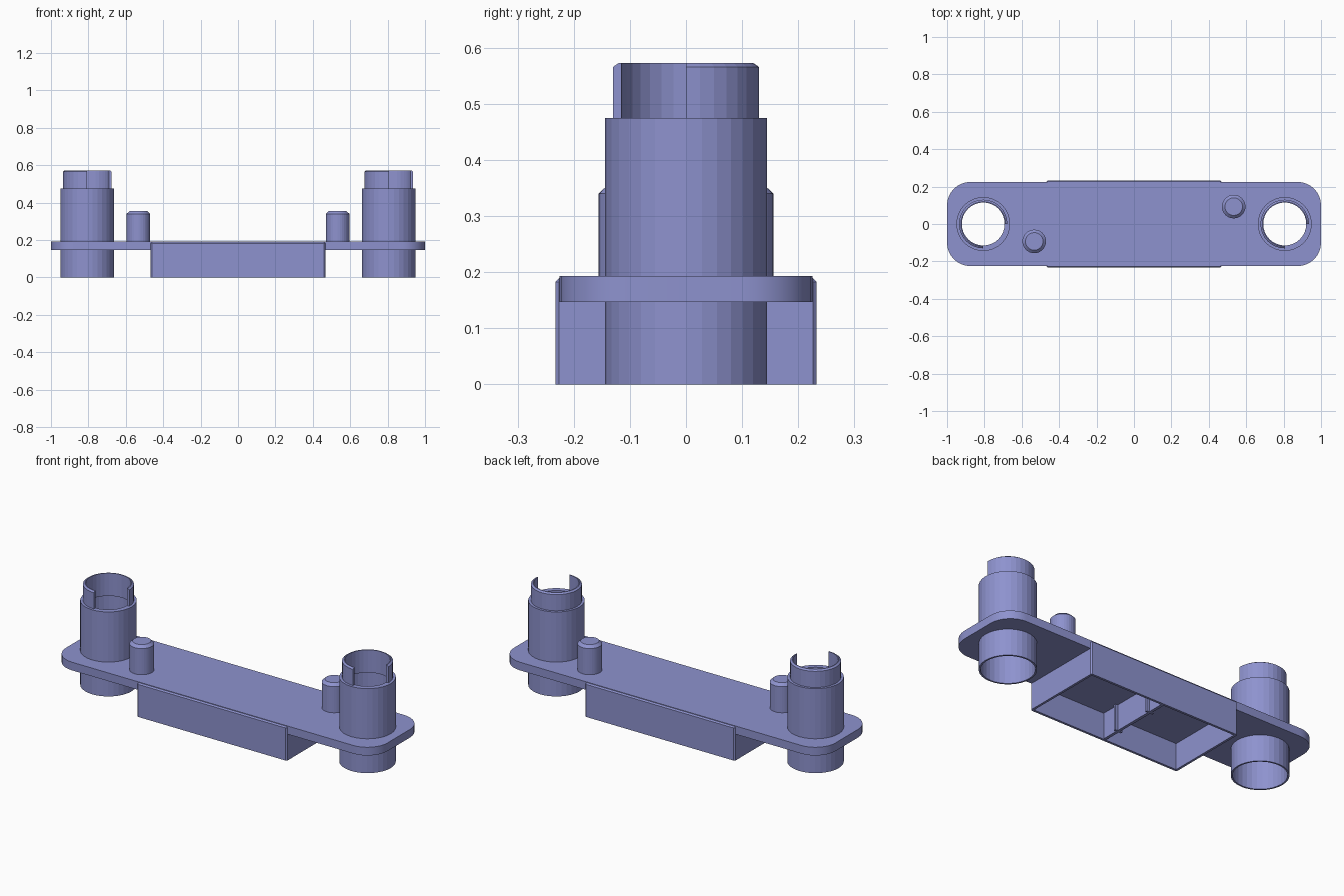
import bpy, bmesh, math

if "Cube" in bpy.data.objects:
    bpy.data.objects.remove(bpy.data.objects["Cube"])

mat = bpy.data.materials.new("periwinkle_plastic")
mat.diffuse_color = (0.27, 0.29, 0.62, 1)
mat.use_nodes = True
mat.node_tree.nodes["Principled BSDF"].inputs["Base Color"].default_value = mat.diffuse_color
TUBE_X = 0.806


def add_object(name, bm):
    bmesh.ops.recalc_face_normals(bm, faces=bm.faces)
    me = bpy.data.meshes.new(name)
    bm.to_mesh(me)
    bm.free()
    ob = bpy.data.objects.new(name, me)
    bpy.context.collection.objects.link(ob)
    me.materials.append(mat)
    return ob


def lathe(name, profile, x, y, turn=360, steps=32):
    """Revolve a closed (radius, z) loop; a part turn gets end caps."""
    bm = bmesh.new()
    full = turn == 360
    rings = []
    for i in range(steps if full else steps + 1):
        a = math.radians(turn * i / steps)
        rings.append([bm.verts.new((x + r * math.cos(a), y + r * math.sin(a), z))
                      for r, z in profile])
    n = len(profile)
    for i in range(steps):
        a, b = rings[i], rings[(i + 1) % len(rings)]
        for j in range(n):
            k = (j + 1) % n
            bm.faces.new((a[j], b[j], b[k], a[k]))
    if not full:
        bm.faces.new(rings[0])
        bm.faces.new(rings[-1])
    return add_object(name, bm)


def box(name, x0, x1, y0, y1, z0, z1):
    bm = bmesh.new()
    bmesh.ops.create_cube(bm, size=1)
    for v in bm.verts:
        v.co = (x1 if v.co.x > 0 else x0, y1 if v.co.y > 0 else y0,
                z1 if v.co.z > 0 else z0)
    return add_object(name, bm)


# Base plate: rounded outline with two round holes, filled and extruded
def arc(cx, cy, r, a0, a1, n):
    return [(cx + r * math.cos(math.radians(a0 + (a1 - a0) * i / n)),
             cy + r * math.sin(math.radians(a0 + (a1 - a0) * i / n))) for i in range(n + 1)]


R = 0.125
outline = []
for sx, sy, a in ((1, 1, 0), (-1, 1, 90), (-1, -1, 180), (1, -1, 270)):
    outline += arc(sx * (1 - R), sy * (0.225 - R), R, a, a + 90, 8)
loops = [outline] + [arc(s * TUBE_X, 0, 0.14, 0, 360, 32)[:-1] for s in (-1, 1)]
curve = bpy.data.curves.new("base_plate", 'CURVE')
curve.dimensions = '2D'
curve.fill_mode = 'BOTH'
curve.extrude = 0.023
for pts in loops:
    sp = curve.splines.new('POLY')
    sp.points.add(len(pts) - 1)
    for p, (px, py) in zip(sp.points, pts):
        p.co = (px, py, 0, 1)
    sp.use_cyclic_u = True
curve.materials.append(mat)
plate = bpy.data.objects.new("base_plate", curve)
plate.location.z = 0.17
bpy.context.collection.objects.link(plate)
bpy.context.view_layer.objects.active = plate
plate.select_set(True)
bpy.ops.object.convert(target='MESH')

# Tubes with open collars, and solid locating pegs
tube = [(0.135, 0), (0.144, 0), (0.144, 0.475), (0.115, 0.475), (0.115, 0.445), (0.135, 0.445)]
collar = [(0.115, 0.472), (0.13, 0.472), (0.13, 0.566), (0.12, 0.573), (0.115, 0.573)]
for side, s in (("left", -1), ("right", 1)):
    lathe(side + "_tube", tube, s * TUBE_X, 0)
    lathe(side + "_collar", collar, s * TUBE_X, 0, 270, 24)
    peg = lathe(side + "_peg", [(0.0005, 0.18), (0.063, 0.18), (0.063, 0.34),
                                (0.047, 0.355), (0.0005, 0.355)], s * 0.533, s * 0.093)

# Hollow housing under the plate, open at the bottom, with chamfered edges
housing = box("housing", -0.467, 0.467, -0.233, 0.233, 0, 0.19)
bm = bmesh.new()
bm.from_mesh(housing.data)
bmesh.ops.delete(bm, geom=[f for f in bm.faces if f.normal.z < -0.5], context='FACES')
bmesh.ops.bevel(bm, geom=[e for e in bm.edges if not e.is_boundary], offset=0.007,
                segments=1, affect='EDGES')
bm.to_mesh(housing.data)
bm.free()
shell = housing.modifiers.new("wall", 'SOLIDIFY')
shell.thickness = 0.014
shell.offset = -1

# Divider across the housing with thin upright ribs
box("divider", -0.008, 0.008, -0.225, 0.225, 0.003, 0.16)
for s in (-1, 1):
    box("divider_rib", -0.022, 0.022, s * 0.12 - 0.006, s * 0.12 + 0.006, 0.003, 0.16)
